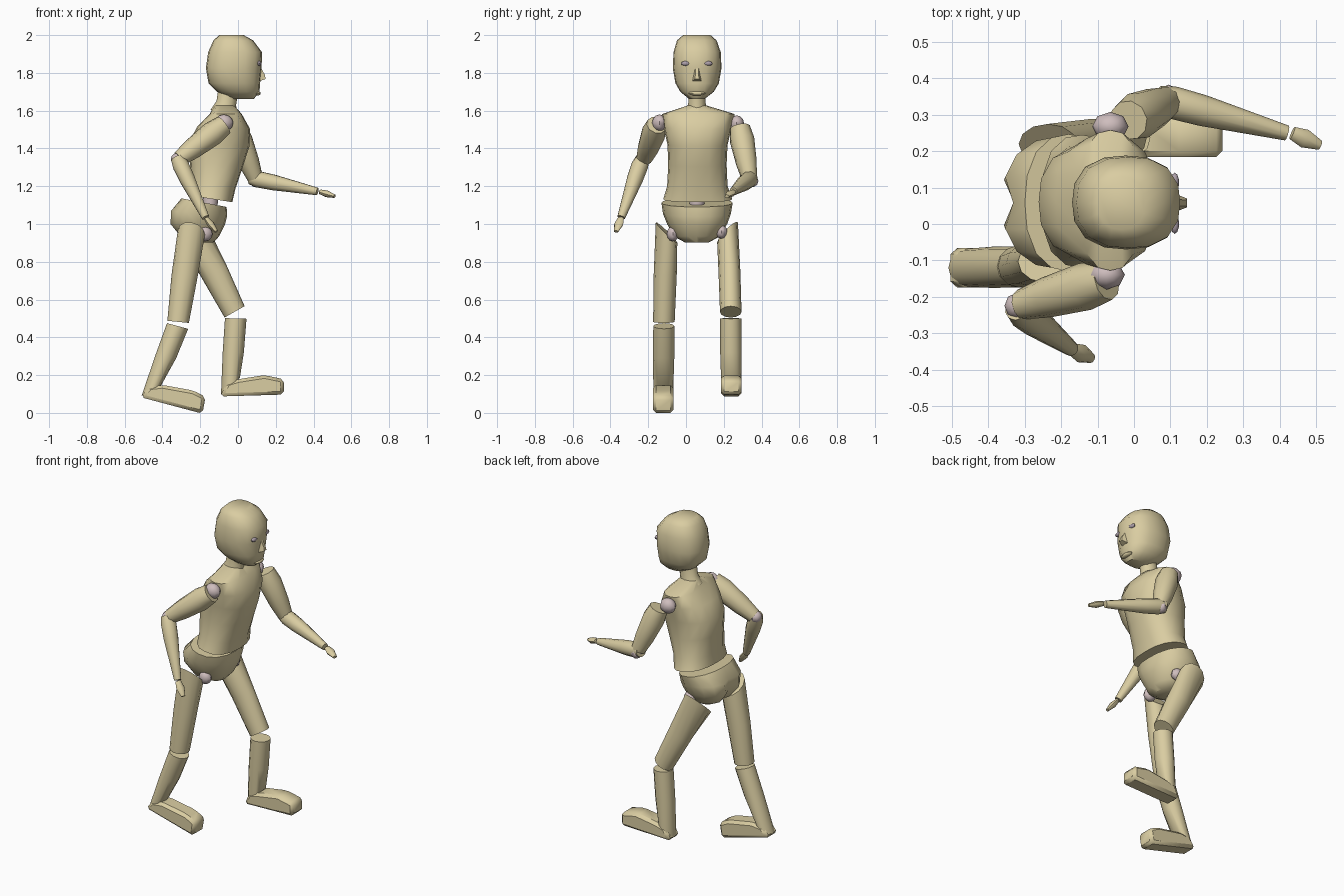
import bpy, bmesh, math
from mathutils import Vector, Matrix

if "Cube" in bpy.data.objects:
    bpy.data.objects.remove(bpy.data.objects["Cube"])


def material(name, rgb):
    m = bpy.data.materials.new(name)
    m.diffuse_color = (*rgb, 1)
    m.use_nodes = True
    m.node_tree.nodes["Principled BSDF"].inputs["Base Color"].default_value = m.diffuse_color
    return m


WOOD = material("pale_wood", (0.70, 0.61, 0.36))
JOINT = material("joint_mauve", (0.62, 0.51, 0.51))
EYE = material("eye_mauve_grey", (0.42, 0.35, 0.40))


def finish(name, bm, mat, angle=45):
    bmesh.ops.recalc_face_normals(bm, faces=bm.faces)
    me = bpy.data.meshes.new(name)
    bm.to_mesh(me)
    bm.free()
    me.materials.append(mat)
    ob = bpy.data.objects.new(name, me)
    bpy.context.collection.objects.link(ob)
    bpy.ops.object.select_all(action='DESELECT')
    ob.select_set(True)
    bpy.context.view_layer.objects.active = ob
    bpy.ops.object.shade_smooth_by_angle(angle=math.radians(angle))
    return ob


def skin(name, rings, mat=WOOD, angle=45):
    """Join rings of points into a closed body."""
    bm = bmesh.new()
    vs = [[bm.verts.new(p) for p in r] for r in rings]
    n = len(vs[0])
    for a, b in zip(vs, vs[1:]):
        for i in range(n):
            j = (i + 1) % n
            bm.faces.new((a[i], a[j], b[j], b[i]))
    bm.faces.new(vs[0])
    bm.faces.new(vs[-1])
    return finish(name, bm, mat, angle)


def ring(x, y, z, rx, ry, sx=0, sy=0, n=12, e=2.0, cleft=0):
    """Level ring, sheared by the slopes sx and sy, e = squareness."""
    out = []
    for i in range(n):
        t = 2 * math.pi * i / n
        c, s = math.cos(t), math.sin(t)
        k = (abs(c) ** e + abs(s) ** e) ** (-1 / e)
        dx, dy = rx * c * k, ry * s * k
        if cleft and c < -0.99:
            dx += cleft
        out.append((x + dx, y + dy, z + sx * dx + sy * dy))
    return out


def span(x0, x1, y0, y1, z, **kw):
    return ring((x0 + x1) / 2, (y0 + y1) / 2, z, (x1 - x0) / 2, (y1 - y0) / 2, **kw)


def tube(name, a, b, sections, flat=1.0, n=10):
    """Limb from a to b; sections = (fraction, radius)."""
    a, b = Vector(a), Vector(b)
    q = (b - a).to_track_quat('Z', 'Y')
    rings = []
    for f, r in sections:
        rings.append([a.lerp(b, f) + q @ Vector((r * math.cos(2 * math.pi * i / n),
                      flat * r * math.sin(2 * math.pi * i / n), 0)) for i in range(n)])
    return skin(name, rings)


def ball(name, c, size, mat=JOINT, seg=8):
    bm = bmesh.new()
    bmesh.ops.create_uvsphere(bm, u_segments=seg, v_segments=6, radius=1,
                              matrix=Matrix.Translation(c) @ Matrix.Diagonal((*size, 1)))
    return finish(name, bm, mat)


def foot(name, profile, y0, y1):
    """Side profile extruded across, tapered a little at the toe."""
    bm = bmesh.new()
    f = bm.faces.new([bm.verts.new((x, y0, z)) for x, z in profile])
    ex = bmesh.ops.extrude_face_region(bm, geom=[f])
    for v in ex['geom']:
        if isinstance(v, bmesh.types.BMVert):
            v.co.y = y1
    bmesh.ops.recalc_face_normals(bm, faces=bm.faces)
    bmesh.ops.bevel(bm, geom=list(bm.edges), offset=0.017, segments=1, affect='EDGES')
    return finish(name, bm, WOOD, 40)


# Head
H = dict(n=16, e=2.5)
skin("head", [span(-.10, .03, -.015, .13, 2.0, **H),
              span(-.13, .08, -.048, .162, 1.972, **H),
              span(-.158, .127, -.066, .184, 1.91, **H),
              span(-.17, .125, -.07, .188, 1.825, **H),
              span(-.156, .117, -.056, .174, 1.745, **H),
              span(-.11, .114, -.03, .147, 1.70, **H),
              span(-.04, .085, .015, .10, 1.663, **H)])
# Nose, mouth and eyes
skin("nose", [[(.10, .028, 1.75), (.10, .088, 1.75), (.11, .068, 1.85), (.11, .048, 1.85)],
              [(.146, .046, 1.768), (.146, .07, 1.768), (.142, .066, 1.79), (.142, .05, 1.79)]])
ball("lips", (.103, .058, 1.692), (.018, .045, .012), WOOD, 10)
for side, y in (("right", 0.0), ("left", 0.114)):
    ball(side + "_eye", (.112, y, 1.85), (.012, .027, .013), EYE, 10)

# Neck
skin("neck", [ring(-.075, .058, 1.59, .07, .06, sx=-.2),
              ring(-.062, .058, 1.64, .052, .046, sx=-.2),
              ring(-.05, .058, 1.72, .052, .046, sx=-.2)])

# Torso leaning forward
T = dict(n=16, e=2.5)
skin("torso", [span(-.255, -.03, -.12, .245, 1.133, sx=-.155, **T),
               span(-.25, -.014, -.10, .22, 1.20, sx=-.12, **T),
               span(-.255, .026, -.094, .215, 1.315, sx=-.08, **T),
               span(-.262, .06, -.098, .22, 1.42, sx=-.06, **T),
               span(-.215, .064, -.118, .242, 1.51, sx=-.05, **T),
               span(-.15, .02, -.128, .258, 1.582, **T),
               span(-.125, -.02, .01, .106, 1.628, **T)])

# Waist joint
skin("waist_joint", [ring(-.15, .058, 1.08, .04, .04), ring(-.14, .058, 1.18, .04, .04)], JOINT)

# Pelvis with cleft seat
P = dict(n=16, e=2.3)
skin("pelvis", [span(-.30, -.06, -.13, .247, 1.113, sx=-.19, **P),
                span(-.362, -.058, -.122, .238, 1.055, sx=-.1, cleft=.03, **P),
                span(-.365, -.068, -.10, .218, 1.0, cleft=.035, **P),
                span(-.31, -.10, -.065, .18, .935, cleft=.03, **P),
                span(-.25, -.13, -.005, .12, .902, cleft=.01, **P)])

# Right leg, trailing
skin("right_thigh", [ring(-.247, -.103, .955, .072, .057, sx=-.15, sy=-.95),
                     ring(-.282, -.11, .73, .07, .061),
                     ring(-.317, -.117, .482, .057, .057, sx=-.1)])
skin("right_shin", [ring(-.32, -.117, .46, .056, .056, sx=-.27),
                    ring(-.385, -.119, .29, .058, .057),
                    ring(-.46, -.12, .115, .05, .052, sx=.5)])
foot("right_foot", [(-.515, .083), (-.188, -.004), (-.172, .085), (-.235, .118),
                    (-.40, .148), (-.47, .14)], -.175, -.066)

# Left leg, leading
skin("left_thigh", [ring(-.237, .22, .955, .08, .055, sx=.3, sy=.95),
                    ring(-.125, .23, .745, .066, .058, sx=.5),
                    ring(-.018, .237, .535, .053, .057, sx=.57)])
skin("left_shin", [ring(-.012, .237, .5, .057, .056, sx=-.03),
                   ring(-.025, .238, .32, .056, .057),
                   ring(-.04, .24, .14, .05, .053, sx=.9)])
foot("left_foot", [(-.094, .087), (.243, .097), (.243, .178), (.14, .2),
                   (.0, .178), (-.06, .16)], .184, .295)

# Arms: shoulder, elbow, wrist and fingertip of each side
ARMS = {
    "right": ((-.075, -.155, 1.525), (-.31, -.222, 1.345), (-.322, -.23, 1.35),
              (-.172, -.343, 1.035), (-.168, -.345, 1.03), (-.115, -.37, .96)),
    "left": ((-.015, .285, 1.51), (.09, .335, 1.245), (.065, .345, 1.245),
             (.42, .25, 1.172), (.435, .25, 1.17), (.512, .216, 1.147)),
}
for side, (sh, el, fa, wr, ha, tip) in ARMS.items():
    tube(side + "_upper_arm", sh, el, [(0, .055), (.25, .066), (.7, .056), (1, .042)])
    tube(side + "_forearm", fa, wr, [(0, .036), (.12, .045), (.35, .043), (1, .021)])
    tube(side + "_hand", ha, tip, [(0, .018), (.45, .026), (1, .013)], .7, 8)

# Visible joints at shoulders, elbows and hips
for name, c, s in (("right_shoulder_joint", (-.075, -.14, 1.535), (.05, .04, .045)),
                   ("left_shoulder_joint", (-.065, .268, 1.53), (.05, .04, .045)),
                   ("right_elbow_joint", (-.322, -.225, 1.342), (.034, .036, .034)),
                   ("left_elbow_joint", (.095, .347, 1.228), (.034, .036, .034)),
                   ("right_hip_joint", (-.175, -.07, .948), (.04, .032, .04)),
                   ("left_hip_joint", (-.16, .188, .958), (.04, .032, .036))):
    ball(name, c, s)
